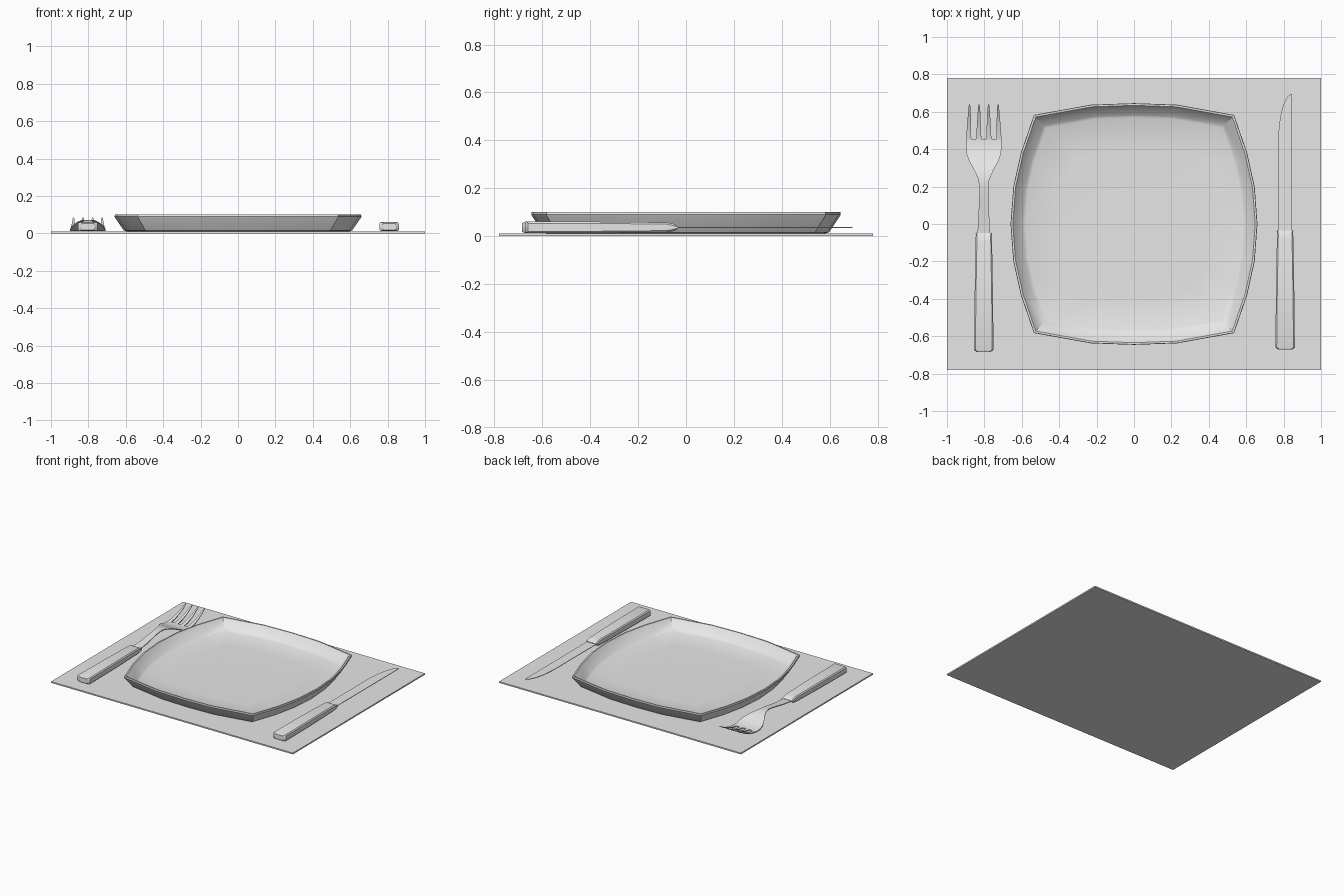
import bpy, bmesh
from math import radians, sin, cos, pi

if "Cube" in bpy.data.objects:
    bpy.data.objects.remove(bpy.data.objects["Cube"], do_unlink=True)

grey = bpy.data.materials.new("light_grey")
grey.use_nodes = True
grey.diffuse_color = (0.8, 0.8, 0.8, 1)
grey.node_tree.nodes["Principled BSDF"].inputs["Base Color"].default_value = (0.8, 0.8, 0.8, 1)


def finish(name, bm, smooth=30):
    """Turn a bmesh into a named, coloured, shaded object."""
    bmesh.ops.recalc_face_normals(bm, faces=bm.faces)
    mesh = bpy.data.meshes.new(name)
    bm.to_mesh(mesh)
    bm.free()
    mesh.materials.append(grey)
    obj = bpy.data.objects.new(name, mesh)
    bpy.context.collection.objects.link(obj)
    bpy.ops.object.select_all(action="DESELECT")
    obj.select_set(True)
    bpy.context.view_layer.objects.active = obj
    if smooth:
        bpy.ops.object.shade_smooth_by_angle(angle=radians(smooth))
    return obj


def loft(name, rings, smooth=30):
    """Skin a row of equal-length closed rings and cap both ends."""
    bm = bmesh.new()
    loops = [[bm.verts.new(p) for p in ring] for ring in rings]
    n = len(loops[0])
    for a, b in zip(loops, loops[1:]):
        for i in range(n):
            j = (i + 1) % n
            bm.faces.new((a[i], a[j], b[j], b[i]))
    bm.faces.new(loops[0])
    bm.faces.new(loops[-1])
    return finish(name, bm, smooth)


def ribbon(name, sections, thick=0.006, smooth=30):
    """Thin strip through sections of (x centre, half width, y, z)."""
    return loft(name, [[(x - w, y, z - thick / 2), (x + w, y, z - thick / 2),
                        (x + w, y, z + thick / 2), (x - w, y, z + thick / 2)]
                       for x, w, y, z in sections], smooth)


def handle(name, x, y0):
    """Tapered chamfered grip, blunt at the front, rounded at the neck."""
    rings = []
    # distance along, half width, bottom, top
    for d, w, lo, hi in [(0, 0.036, 0.018, 0.054), (0.012, 0.052, 0.013, 0.06),
                         (0.3, 0.049, 0.013, 0.06), (0.59, 0.044, 0.016, 0.057),
                         (0.62, 0.043, 0.021, 0.051), (0.637, 0.042, 0.03, 0.042)]:
        c = min(0.007, (hi - lo) / 4)
        rings.append([(x + sx * px, y0 + d, z) for sx, px, z in [
            (-1, w - c, lo), (1, w - c, lo), (1, w, lo + c), (1, w, hi - c),
            (1, w - c, hi), (-1, w - c, hi), (-1, w, hi - c), (-1, w, lo + c)]])
    return loft(name, rings)


# Placemat
bm = bmesh.new()
bmesh.ops.create_cube(bm, size=1)
for v in bm.verts:
    v.co = (v.co.x * 2, v.co.y * 1.56, (v.co.z + 0.5) * 0.01)
finish("placemat", bm, 0)

# Plate: bowed square outline, mirrored from one quarter
quarter = [(0.66, 0), (0.645, 0.2), (0.605, 0.38), (0.535, 0.583), (0.23, 0.638), (0, 0.646)]
half = quarter + [(-x, y) for x, y in reversed(quarter[:-1])]
outline = half + [(x, -y) for x, y in reversed(half[1:-1])]
levels = [(0.9, 0.011), (0.925, 0.016), (0.995, 0.083), (1, 0.09), (0.997, 0.1), (0.982, 0.1),
          (0.972, 0.092), (0.905, 0.04), (0.88, 0.033), (0.6, 0.029), (0.2, 0.028)]
loft("plate", [[(x * s, y * s, z) for x, y in outline] for s, z in levels])

# Knife
handle("knife_handle", 0.808, -0.672)
back, width, bend, tip = 0.845, 0.075, 0.42, 0.695
profile = [(back, -0.05), (back, tip)]
for i in range(1, 9):
    a = pi / 2 * i / 8
    profile.append((back - width * sin(a), bend + (tip - bend) * cos(a)))
profile.append((back - width, -0.05))
loft("knife_blade", [[(x, y, z) for x, y in profile] for z in (0.034, 0.038)], 0)

# Fork
fork_x = -0.803
handle("fork_handle", fork_x, -0.685)
ribbon("fork_neck", [(fork_x, w, y, z) for w, y, z in [
    (0.034, -0.06, 0.036), (0.029, 0.04, 0.045), (0.024, 0.14, 0.062),
    (0.024, 0.2, 0.07), (0.03, 0.24, 0.07), (0.055, 0.295, 0.06),
    (0.08, 0.34, 0.042), (0.092, 0.375, 0.028), (0.095, 0.415, 0.017),
    (0.094, 0.455, 0.016)]], smooth=40)
for i in range(4):
    k = i - 1.5
    ribbon(f"fork_tine_{i + 1}", [(fork_x + k * s, w, y, z) for s, w, y, z in [
        (0.054, 0.014, 0.445, 0.015), (0.053, 0.012, 0.5, 0.023),
        (0.052, 0.009, 0.56, 0.042), (0.051, 0.006, 0.61, 0.066),
        (0.051, 0.003, 0.64, 0.083)]], smooth=40)
